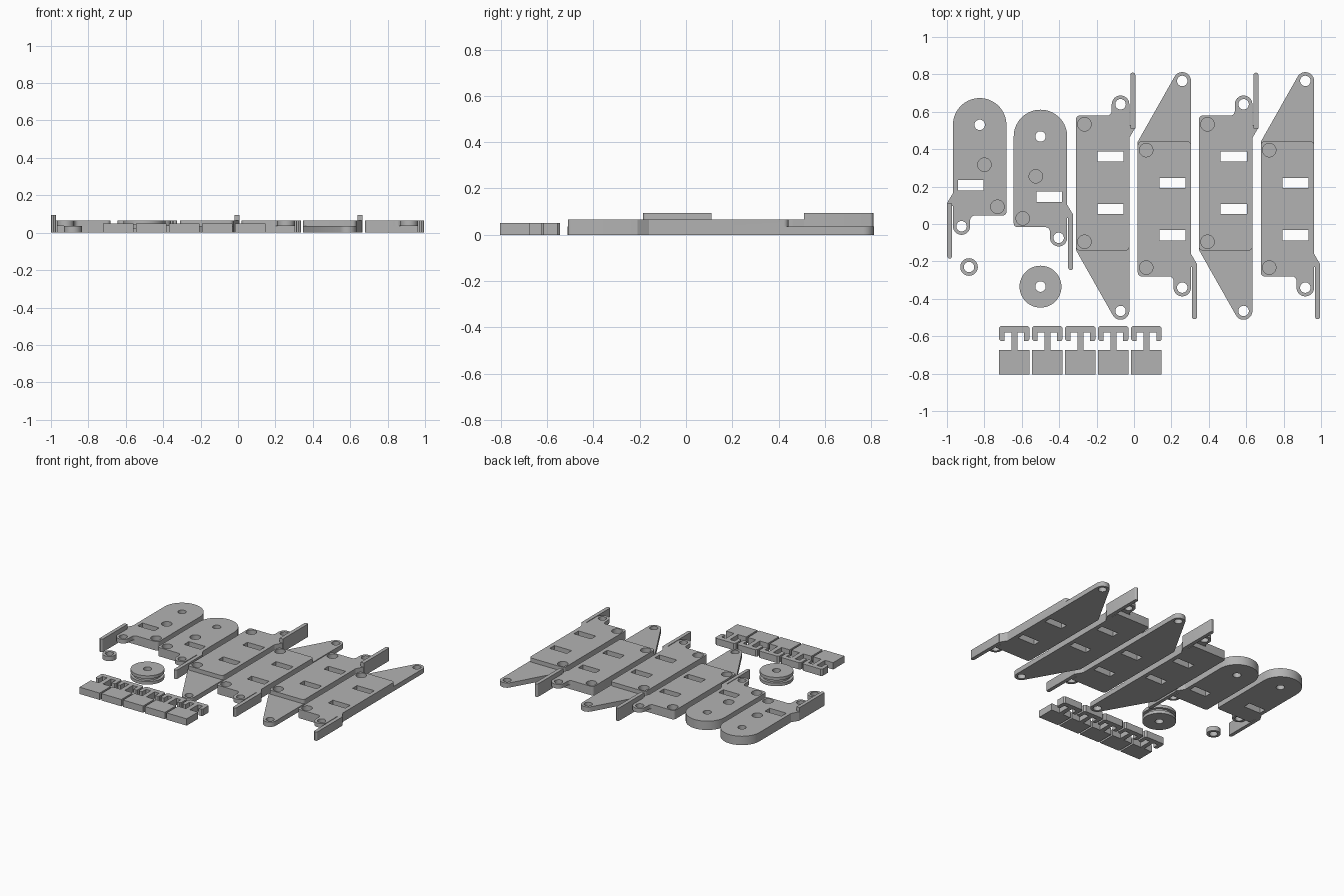
import bpy, bmesh, math

if "Cube" in bpy.data.objects:
    bpy.data.objects.remove(bpy.data.objects["Cube"])

grey = bpy.data.materials.new("plain grey")
grey.diffuse_color = (0.45, 0.45, 0.45, 1)
grey.use_nodes = True
grey.node_tree.nodes["Principled BSDF"].inputs["Base Color"].default_value = grey.diffuse_color
THICK, THIN, TALL = 0.065, 0.035, 0.095
EAR_R, HOLE_R, RECESS_R = 0.047, 0.028, 0.036


def arc(cx, cy, r, a0, a1, n=6):
    return [(cx + r * math.cos(math.radians(a0 + (a1 - a0) * i / n)),
             cy + r * math.sin(math.radians(a0 + (a1 - a0) * i / n))) for i in range(n + 1)]


def circle(cx, cy, r, n=32):
    return arc(cx, cy, r, 0, 360, n)[:-1]


def rect(x0, y0, x1, y1):
    return [(x0, y0), (x1, y0), (x1, y1), (x0, y1)]


def prism(name, outline, z0, z1):
    bm = bmesh.new()
    face = bm.faces.new([bm.verts.new((x, y, z0)) for x, y in outline])
    top = bmesh.ops.extrude_face_region(bm, geom=[face])["geom"]
    for v in top:
        if isinstance(v, bmesh.types.BMVert):
            v.co.z = z1
    bmesh.ops.recalc_face_normals(bm, faces=bm.faces[:])
    me = bpy.data.meshes.new(name)
    bm.to_mesh(me)
    bm.free()
    me.materials.append(grey)
    ob = bpy.data.objects.new(name, me)
    bpy.context.collection.objects.link(ob)
    return ob


def combine(ob, other, op):
    mod = ob.modifiers.new(op, "BOOLEAN")
    mod.operation, mod.solver, mod.object = op, "EXACT", other
    dg = bpy.context.evaluated_depsgraph_get()
    me = bpy.data.meshes.new_from_object(ob.evaluated_get(dg))
    ob.modifiers.clear()
    ob.data = me
    bpy.data.objects.remove(other)


def smooth(ob):
    bpy.ops.object.select_all(action="DESELECT")
    ob.select_set(True)
    bpy.context.view_layer.objects.active = ob
    bpy.ops.object.shade_smooth_by_angle(angle=math.radians(30))


def build(name, adds, cuts, place):
    """Join the (outline, z0, z1) solids, then cut the openings."""
    ob = None
    for op, group in (("UNION", adds), ("DIFFERENCE", cuts)):
        for outline, z0, z1 in group:
            piece = prism(name, [place(x, y) for x, y in outline], z0, z1)
            if ob is None:
                ob = piece
            else:
                combine(ob, piece, op)
    ob.name = name
    smooth(ob)


def through(outline):
    return (outline, -0.05, 0.15)


def recess(x, y):
    return (circle(x, y, RECESS_R), 0.025, 0.15)


def long_plate(name, place, tab_top):
    body = (arc(-0.29, -0.122, 0.02, 180, 270) + arc(-0.045, -0.122, 0.02, 270, 360)
            + [(-0.025, 0.46), (0.007, 0.515), (0.007, 0.53), (-0.025, 0.53), (-0.025, 0.58)]
            + arc(-0.29, 0.56, 0.02, 90, 180))
    # thin triangular tip with a pivot hole
    tip = ([(-0.31, -0.10), (-0.31, -0.14)] + arc(-0.072, -0.465, EAR_R, 210, 360, 16)
           + [(-0.025, -0.10)])
    # raised pivot ear
    ear = ([(-0.15, 0.55), (-0.15, 0.58)] + arc(-0.145, 0.605, 0.026, 270, 360)
           + arc(-0.072, 0.64, EAR_R, 180, 0, 16) + [(-0.025, 0.55)])
    tab = [(-0.02, 0.51), (0.007, 0.51)] + arc(-0.0065, 0.796, 0.0135, 0, 180)
    cuts = [through(circle(-0.072, y, HOLE_R)) for y in (-0.465, 0.64)]
    cuts += [through(rect(-0.195, y - 0.027, -0.055, y + 0.027)) for y in (0.08, 0.36)]
    cuts += [recess(-0.265, y) for y in (-0.095, 0.533)]
    build(name, [(body, 0, THICK), (tip, 0, THIN), (ear, THIN, THICK), (tab, 0, tab_top)],
          cuts, place)


def end_plate(name, place, tab_top):
    body = (arc(-0.825, 0.53, 0.143, 0, 180, 32)
            + [(-0.968, 0.165), (-0.998, 0.115), (-0.998, 0.095), (-0.968, 0.095), (-0.968, 0.045)]
            + arc(-0.702, 0.065, 0.02, 270, 360))
    ear = ([(-0.968, 0.07)] + arc(-0.922, -0.012, 0.046, 180, 360, 16)
           + arc(-0.851, 0.02, 0.025, 180, 90) + [(-0.845, 0.07)])
    tab = [(-0.973, 0.11), (-0.999, 0.11)] + arc(-0.986, -0.172, 0.013, 180, 360)
    cuts = [through(circle(-0.825, 0.53, HOLE_R)), through(circle(-0.922, -0.012, HOLE_R)),
            through(rect(-0.94, 0.18, -0.805, 0.235)),
            recess(-0.80, 0.317), recess(-0.73, 0.092)]
    build(name, [(body, 0, THICK), (ear, THIN, THICK), (tab, 0, tab_top)], cuts, place)


# four long plates, alternately flipped end to end
for i, dx in enumerate((0, 0.658)):
    long_plate(f"long_plate_{i}", lambda x, y: (x + dx, y), TALL)
    long_plate(f"long_plate_flipped_{i}", lambda x, y: (x + dx + 0.33, 0.30 - y), THICK)

# two round-ended plates, mirrored
end_plate("end_plate", lambda x, y: (x, y), TALL)
end_plate("end_plate_mirrored", lambda x, y: (-1.325 - x, y - 0.062), THICK)


def same(x, y):
    return (x, y)


# small spacer ring
build("spacer_ring", [(circle(-0.882, -0.23, EAR_R), 0, THIN)],
      [through(circle(-0.882, -0.23, HOLE_R))], same)

# grooved pulley wheel
build("pulley", [(circle(-0.5, -0.335, 0.112, 48), 0, 0.022),
                 (circle(-0.5, -0.335, 0.092, 48), 0.01, 0.055),
                 (circle(-0.5, -0.335, 0.112, 48), 0.043, THICK)],
      [through(circle(-0.5, -0.335, HOLE_R))], same)

# row of five hooked clips: base block, stem and two hooks in one outline
for i in range(5):
    half = [(0.0815, -0.805), (0.0815, -0.675), (0.016, -0.675), (0.016, -0.58), (0.053, -0.58),
            (0.053, -0.625), (0.074, -0.625), (0.0815, -0.617), (0.0815, -0.555), (0.0715, -0.545)]
    cx = -0.64 + 0.1765 * i
    smooth(prism(f"clip_{i}", [(cx + x, y) for x, y in half]
                 + [(cx - x, y) for x, y in reversed(half)], 0, 0.05))
